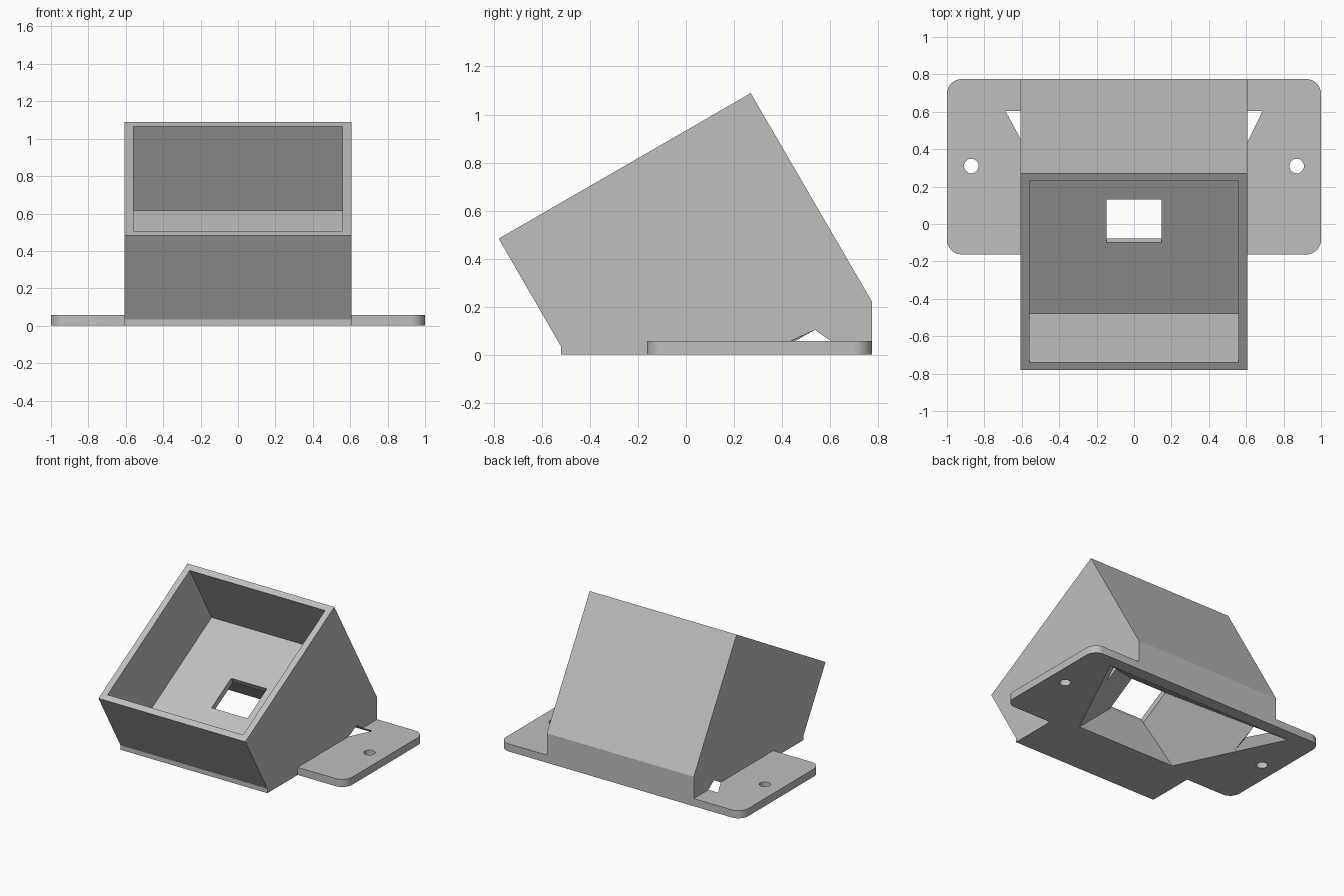
import bpy, bmesh, math
from mathutils import Vector

cube = bpy.data.objects.get("Cube")
if cube:
    bpy.data.objects.remove(cube, do_unlink=True)

grey = bpy.data.materials.new("plain_grey")
grey.use_nodes = True
colour = (0.52, 0.52, 0.52, 1)
grey.diffuse_color = colour
grey.node_tree.nodes["Principled BSDF"].inputs["Base Color"].default_value = colour


def loft(name, bottom, top):
    """Closed solid between two matching outlines."""
    bm = bmesh.new()
    a = [bm.verts.new(p) for p in bottom]
    b = [bm.verts.new(p) for p in top]
    bm.faces.new(a)
    bm.faces.new(b)
    for i in range(len(a)):
        j = (i + 1) % len(a)
        bm.faces.new((a[i], a[j], b[j], b[i]))
    bmesh.ops.recalc_face_normals(bm, faces=bm.faces)
    mesh = bpy.data.meshes.new(name)
    bm.to_mesh(mesh)
    bm.free()
    mesh.materials.append(grey)
    obj = bpy.data.objects.new(name, mesh)
    bpy.context.collection.objects.link(obj)
    return obj


def side_prism(name, profile, half_width):
    """Extrude a (y, z) profile across x."""
    return loft(name, [(-half_width, y, z) for y, z in profile],
                [(half_width, y, z) for y, z in profile])


def flat_prism(name, outline, z0, z1):
    return loft(name, [(x, y, z0) for x, y in outline],
                [(x, y, z1) for x, y in outline])


def arc(cx, cy, r, start, end, steps):
    angles = [math.radians(start + (end - start) * i / steps) for i in range(steps + 1)]
    return [(cx + r * math.cos(t), cy + r * math.sin(t)) for t in angles]


def combine(target, other, operation):
    mod = target.modifiers.new(operation, 'BOOLEAN')
    mod.operation = operation
    mod.solver = 'EXACT'
    mod.object = other
    bpy.context.view_layer.objects.active = target
    bpy.ops.object.modifier_apply(modifier=mod.name)
    bpy.data.objects.remove(other, do_unlink=True)


# Tilted frame: s runs up the slanted rim, t runs down into the housing
SIN, COS = math.sin(math.radians(30)), math.cos(math.radians(30))


def tilted(s, t):
    return (-0.78 + s * COS + t * SIN, 0.483 + s * SIN - t * COS)


def tilted_box(s0, s1, t0, t1):
    return [tilted(s0, t0), tilted(s1, t0), tilted(s1, t1), tilted(s0, t1)]


# Housing body
housing = side_prism("tilted_housing", [(-0.52, 0), (-0.52, 0.033), tilted(0, 0),
                                        tilted(1.212, 0), (0.775, 0.22), (0.775, 0)], 0.607)

# Mounting plate with rounded corners
R, BACK, FRONT = 0.08, 0.775, -0.163
outline = (arc(1 - R, BACK - R, R, 0, 90, 10) + arc(R - 1, BACK - R, R, 90, 180, 10)
           + arc(R - 1, FRONT + R, R, 180, 270, 10) + arc(1 - R, FRONT + R, R, 270, 360, 10))
combine(housing, flat_prism("mounting_plate", outline, 0, 0.057), 'UNION')

# Open tray and the window in its floor
S0, S1, HALF, UNDER = 0.485, 0.751, 0.148, 0.565
combine(housing, side_prism("tray_cutter", tilted_box(0.047, 1.165, -0.2, 0.52), 0.56), 'DIFFERENCE')
combine(housing, side_prism("window_cutter", tilted_box(S0, S1, 0.45, UNDER + 0.01), HALF), 'DIFFERENCE')

# Flared opening from the window down through the base
low, high = tilted(S0, UNDER), tilted(S1, UNDER)
upper = [Vector((-HALF, *low)), Vector((HALF, *low)), Vector((HALF, *high)), Vector((-HALF, *high))]
base = [Vector(p) for p in ((-0.41, -0.085, 0), (0.41, -0.085, 0), (0.785, 0.685, 0), (-0.785, 0.685, 0))]
lower = [u.lerp(b, 1.1) for u, b in zip(upper, base)]
combine(housing, loft("flare_cutter", lower, upper), 'DIFFERENCE')

# Screw holes
for side in (-1, 1):
    ring = arc(side * 0.87, 0.31, 0.039, 0, 360, 32)[:-1]
    combine(housing, flat_prism("screw_hole_cutter", ring, -0.1, 0.2), 'DIFFERENCE')

bpy.ops.object.select_all(action='DESELECT')
housing.select_set(True)
bpy.context.view_layer.objects.active = housing
bpy.ops.object.shade_smooth_by_angle(angle=math.radians(25))
